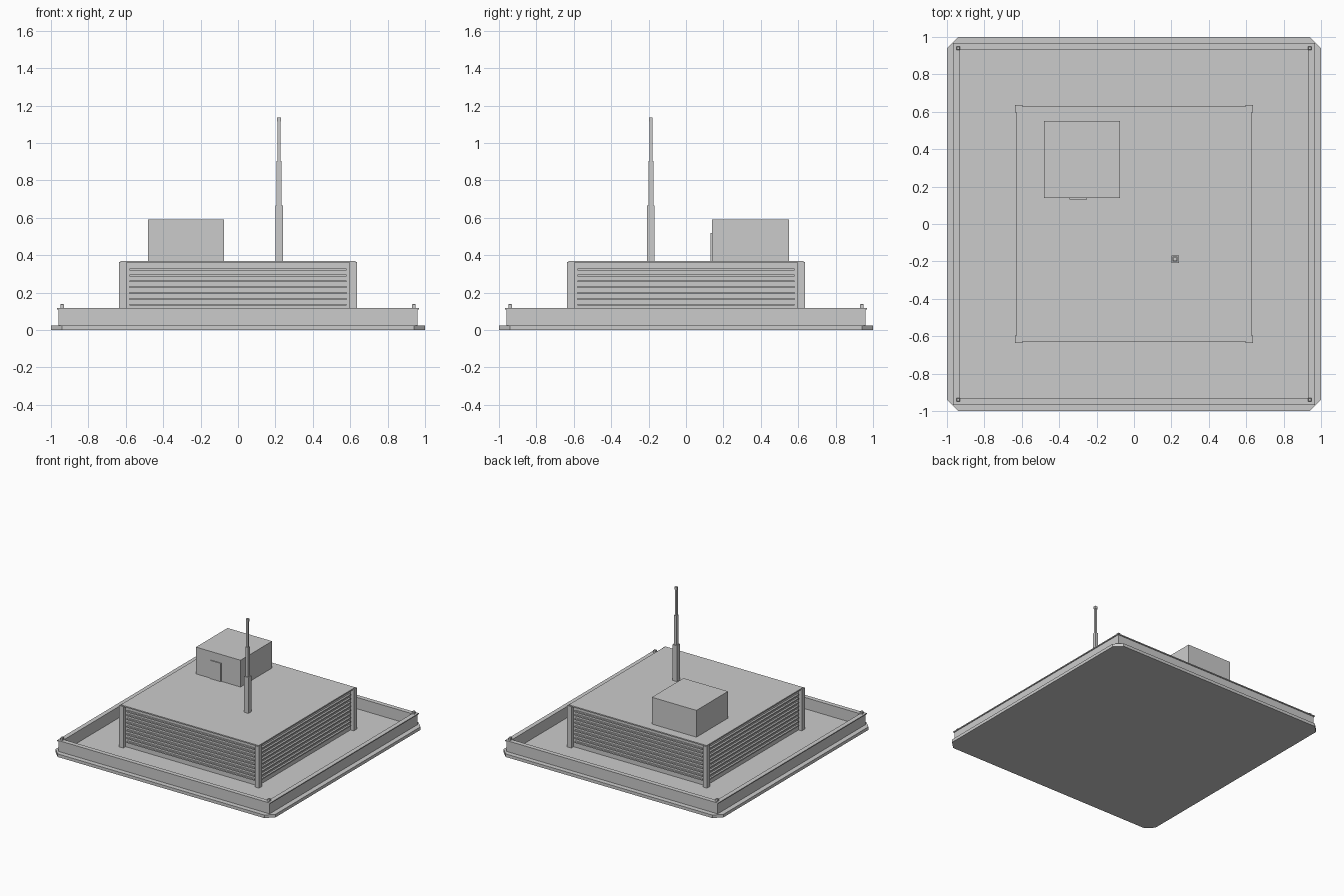
import bpy
import bmesh
from mathutils import Matrix

cube = bpy.data.objects.get("Cube")
if cube:
    bpy.data.objects.remove(cube, do_unlink=True)

grey = bpy.data.materials.new("plain grey")
grey.use_nodes = True
grey.diffuse_color = (0.6, 0.6, 0.6, 1)
grey.node_tree.nodes["Principled BSDF"].inputs["Base Color"].default_value = (0.6, 0.6, 0.6, 1)


def finish(name, bm):
    bmesh.ops.recalc_face_normals(bm, faces=bm.faces)
    mesh = bpy.data.meshes.new(name)
    bm.to_mesh(mesh)
    bm.free()
    mesh.materials.append(grey)
    obj = bpy.data.objects.new(name, mesh)
    bpy.context.collection.objects.link(obj)
    return obj


def box(name, x, y, z):
    """Box from (low, high) ranges on each axis."""
    bm = bmesh.new()
    bmesh.ops.create_cube(bm, size=1)
    for v in bm.verts:
        for i, (low, high) in enumerate((x, y, z)):
            v.co[i] = high if v.co[i] > 0 else low
    return finish(name, bm)


def prism(name, outline, z0, z1):
    """Outline in plan, extruded upward."""
    bm = bmesh.new()
    face = bm.faces.new([bm.verts.new((x, y, z0)) for x, y in outline])
    top = bmesh.ops.extrude_face_region(bm, geom=[face])["geom"]
    for v in top:
        if isinstance(v, bmesh.types.BMVert):
            v.co.z = z1
    return finish(name, bm)


def square_ring(name, profile):
    """Sweep an (offset, z) profile around a square with mitred corners."""
    bm = bmesh.new()
    corners = [(1, 1), (-1, 1), (-1, -1), (1, -1)]
    loops = [[bm.verts.new((cx * r, cy * r, z)) for r, z in profile] for cx, cy in corners]
    n = len(profile)
    for c in range(4):
        a, b = loops[c], loops[(c + 1) % 4]
        for i in range(n):
            j = (i + 1) % n
            bm.faces.new((a[i], a[j], b[j], b[i]))
    return finish(name, bm)


# Base slab with clipped corners
c = 0.94
prism("base_slab", [(1, c), (c, 1), (-c, 1), (-1, c), (-1, -c), (-c, -1), (c, -1), (1, -c)], 0, 0.025)

# Perimeter wall with a slim coping
square_ring("perimeter_wall", [(0.93, 0.02), (0.96, 0.02), (0.96, 0.11), (0.967, 0.11),
                               (0.967, 0.118), (0.93, 0.118)])

# Main block and roof
box("main_block", (-0.605, 0.605), (-0.605, 0.605), (0.02, 0.362))
box("roof_plate", (-0.627, 0.627), (-0.627, 0.627), (0.36, 0.37))

# Corner pieces: angle posts and wall knobs
for sx, side in ((-1, "right"), (1, "left")):
    for sy, end in ((-1, "front"), (1, "back")):
        angle = [(0.597, 0.635), (0.635, 0.635), (0.635, 0.597),
                 (0.615, 0.597), (0.597, 0.597), (0.597, 0.615)]
        prism(f"corner_post_{end}_{side}", [(sx * x, sy * y) for x, y in angle], 0.02, 0.365)
        bm = bmesh.new()
        bmesh.ops.create_cube(bm, size=1, matrix=Matrix.Translation((sx * 0.94, sy * 0.94, 0.127))
                              @ Matrix.Diagonal((0.02, 0.02, 0.026, 1)))
        rim = [e for e in bm.edges if all(v.co.z > 0.127 for v in e.verts)]
        bmesh.ops.bevel(bm, geom=rim, offset=0.004, segments=1, affect='EDGES')
        finish(f"wall_knob_{end}_{side}", bm)

# Horizontal slats on all four sides
for i in range(9):
    z = 0.067 + i * 0.0315
    for s, end, side in ((-1, "front", "right"), (1, "back", "left")):
        out = sorted((s * 0.6, s * 0.62))
        box(f"slat_{end}_{i + 1}", (-0.58, 0.58), out, (z, z + 0.01))
        box(f"slat_{side}_{i + 1}", out, (-0.58, 0.58), (z, z + 0.01))

# Roof hut and its door
box("roof_hut", (-0.48, -0.075), (0.14, 0.55), (0.365, 0.59))
box("hut_door", (-0.345, -0.25), (0.132, 0.141), (0.37, 0.52))

# Stepped mast
mx, my = 0.22, -0.188
for name, hx, hy, z0, z1 in (("mast_lower", 0.02, 0.02, 0.365, 0.665),
                             ("mast_middle", 0.013, 0.013, 0.665, 0.905),
                             ("mast_upper", 0.008, 0.008, 0.905, 1.115),
                             ("mast_tip", 0.011, 0.009, 1.115, 1.137)):
    box(name, (mx - hx, mx + hx), (my - hy, my + hy), (z0, z1))
